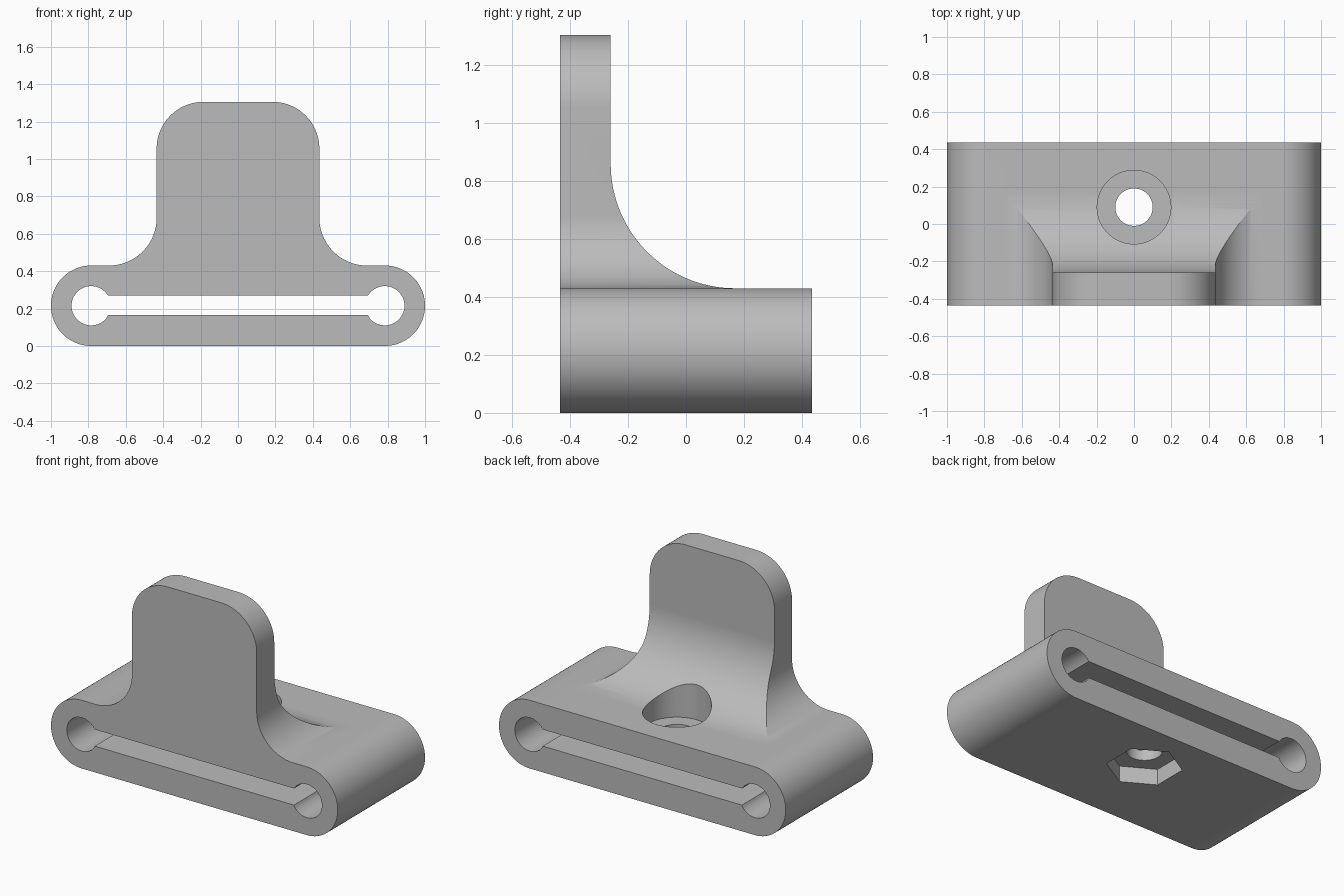
import bpy, bmesh
from math import radians, cos, sin, pi

cube = bpy.data.objects.get("Cube")
if cube:
    bpy.data.objects.remove(cube, do_unlink=True)

grey = bpy.data.materials.new("plain_grey")
grey.use_nodes = True
COLOUR = (0.5, 0.5, 0.5, 1)
grey.diffuse_color = COLOUR
grey.node_tree.nodes["Principled BSDF"].inputs["Base Color"].default_value = COLOUR

HALF_DEPTH = 0.435
BASE_TOP = 0.43
END_R = BASE_TOP / 2
END_X = 1 - END_R
HOLE_Y = 0.09


def arc(cx, cy, r, start, end, n=24):
    """Points on an arc, angles in degrees."""
    return [(cx + r * cos(radians(start + (end - start) * i / n)),
             cy + r * sin(radians(start + (end - start) * i / n))) for i in range(n + 1)]


def prism(name, points, place, direction):
    """Extrude a flat outline; place maps its 2D points into space."""
    bm = bmesh.new()
    face = bm.faces.new([bm.verts.new(place(a, b)) for a, b in points])
    new = bmesh.ops.extrude_face_region(bm, geom=[face])["geom"]
    bmesh.ops.translate(bm, vec=direction, verts=[v for v in new if isinstance(v, bmesh.types.BMVert)])
    bmesh.ops.recalc_face_normals(bm, faces=bm.faces)
    mesh = bpy.data.meshes.new(name)
    bm.to_mesh(mesh)
    bm.free()
    mesh.materials.append(grey)
    obj = bpy.data.objects.new(name, mesh)
    bpy.context.collection.objects.link(obj)
    return obj


def upright(name, r, sides, z0, z1, turn=0):
    """Vertical prism on the screw axis."""
    pts = arc(0, HOLE_Y, r, turn, turn + 360, sides)[:-1]
    return prism(name, pts, lambda a, b: (a, b, z0), (0, 0, z1 - z0))


def combine(target, tool, operation):
    mod = target.modifiers.new(operation.lower(), 'BOOLEAN')
    mod.operation = operation
    mod.solver = 'EXACT'
    mod.object = tool
    bpy.context.view_layer.objects.active = target
    bpy.ops.object.modifier_apply(modifier=mod.name)
    bpy.data.objects.remove(tool, do_unlink=True)


# Front outline: round-ended base flowing into a rounded tab
TAB_X, TAB_TOP, TAB_R, FLARE_R = 0.435, 1.305, 0.25, 0.255
right_half = (arc(END_X, END_R, END_R, -90, 90, 40)
              + arc(TAB_X + FLARE_R, BASE_TOP + FLARE_R, FLARE_R, 270, 180)
              + arc(TAB_X - TAB_R, TAB_TOP - TAB_R, TAB_R, 0, 90))
outline = right_half + [(-x, z) for x, z in reversed(right_half)]
bracket = prism("bracket", outline, lambda a, b: (a, -HALF_DEPTH, b), (0, 2 * HALF_DEPTH, 0))

# Trim behind the tab, leaving a large sweep down to the base
SWEEP_R, TAB_BACK = 0.43, -0.26
trim = (arc(TAB_BACK + SWEEP_R, BASE_TOP + SWEEP_R, SWEEP_R, 180, 270, 36)
        + [(1, BASE_TOP), (1, 2), (TAB_BACK, 2)])
combine(bracket, prism("trim", trim, lambda a, b: (-2, a, b), (4, 0, 0)), 'DIFFERENCE')

# Slot joining two round channels, as one outline
CHAN_R, SLOT_LOW, SLOT_HIGH = 0.105, 0.165, 0.27
half_slot = arc(END_X, END_R, CHAN_R, -149, 149, 48)
half_slot[0] = (half_slot[0][0], SLOT_LOW)
half_slot[-1] = (half_slot[-1][0], SLOT_HIGH)
slot = half_slot + [(-x, z) for x, z in reversed(half_slot)]
combine(bracket, prism("slot", slot, lambda a, b: (a, -1, b), (0, 2, 0)), 'DIFFERENCE')

# Screw hole, head recess and hexagonal nut pocket
combine(bracket, upright("screw_hole", 0.1, 48, -1, 2), 'DIFFERENCE')
combine(bracket, upright("head_recess", 0.197, 64, 0.31, 2), 'DIFFERENCE')
combine(bracket, upright("nut_pocket", 0.215, 6, -1, 0.1, 30), 'DIFFERENCE')

# Smooth curves with crisp edges
bpy.ops.object.select_all(action='DESELECT')
bracket.select_set(True)
bpy.context.view_layer.objects.active = bracket
bpy.ops.object.shade_smooth_by_angle(angle=radians(20))
weighted = bracket.modifiers.new("even_shading", 'WEIGHTED_NORMAL')
weighted.keep_sharp = True
